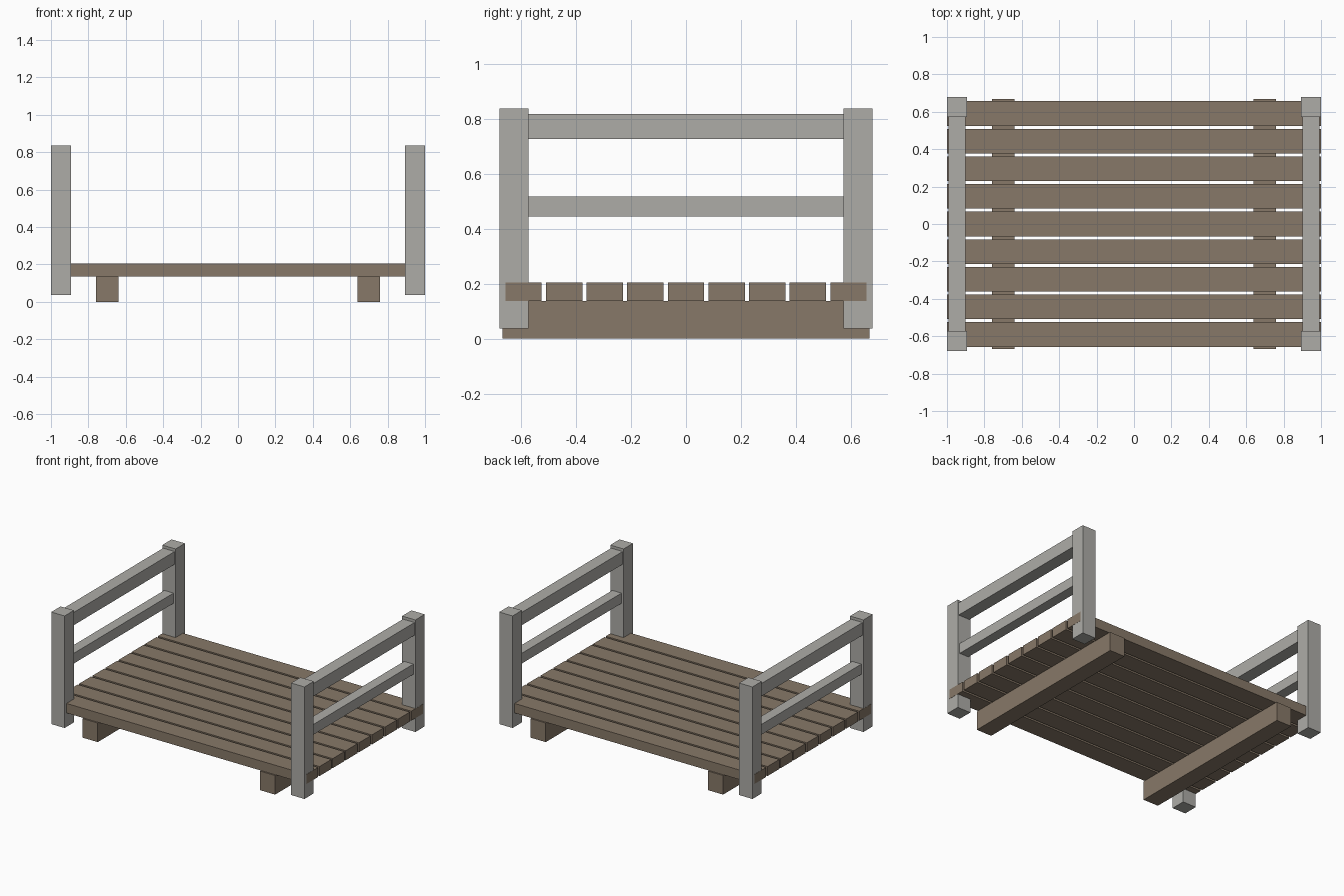
import bpy
import bmesh

if "Cube" in bpy.data.objects:
    bpy.data.objects.remove(bpy.data.objects["Cube"])


def material(name, rgb):
    m = bpy.data.materials.new(name)
    m.diffuse_color = (*rgb, 1.0)
    m.use_nodes = True
    m.node_tree.nodes["Principled BSDF"].inputs["Base Color"].default_value = m.diffuse_color
    return m


brown = material("brown wood", (0.245, 0.19, 0.138))
grey = material("weathered grey wood", (0.42, 0.415, 0.39))


def box(name, x, y, z, mat):
    """Box spanning the given (min, max) ranges."""
    bm = bmesh.new()
    bmesh.ops.create_cube(bm, size=1.0)
    for v in bm.verts:
        v.co = [r[0] if c < 0 else r[1] for c, r in zip(v.co, (x, y, z))]
    me = bpy.data.meshes.new(name)
    bm.to_mesh(me)
    bm.free()
    me.materials.append(mat)
    ob = bpy.data.objects.new(name, me)
    bpy.context.collection.objects.link(ob)
    return ob


def span(a, b, side):
    return tuple(sorted((a * side, b * side)))


# Deck planks, ends just proud of the posts
PITCH, WIDTH = 0.1477, 0.132
for i in range(9):
    c = (i - 4) * PITCH
    box(f"deck_plank_{i + 1}", (-1.0, 1.0),
        (c - WIDTH / 2, c + WIDTH / 2), (0.136, 0.204), brown)

for side, label in ((-1, "left"), (1, "right")):
    # Support beam under the deck
    box(f"{label}_beam", span(0.64, 0.76, side), (-0.667, 0.667), (0.0, 0.136), brown)
    # Corner posts
    for end, where in ((-1, "front"), (1, "back")):
        box(f"{label}_{where}_post", span(0.894, 0.999, side),
            span(0.573, 0.678, end), (0.037, 0.836), grey)
    # Handrail and middle rail
    box(f"{label}_top_rail", span(0.901, 0.992, side), (-0.573, 0.573), (0.725, 0.816), grey)
    box(f"{label}_middle_rail", span(0.91, 0.983, side), (-0.573, 0.573), (0.444, 0.517), grey)
